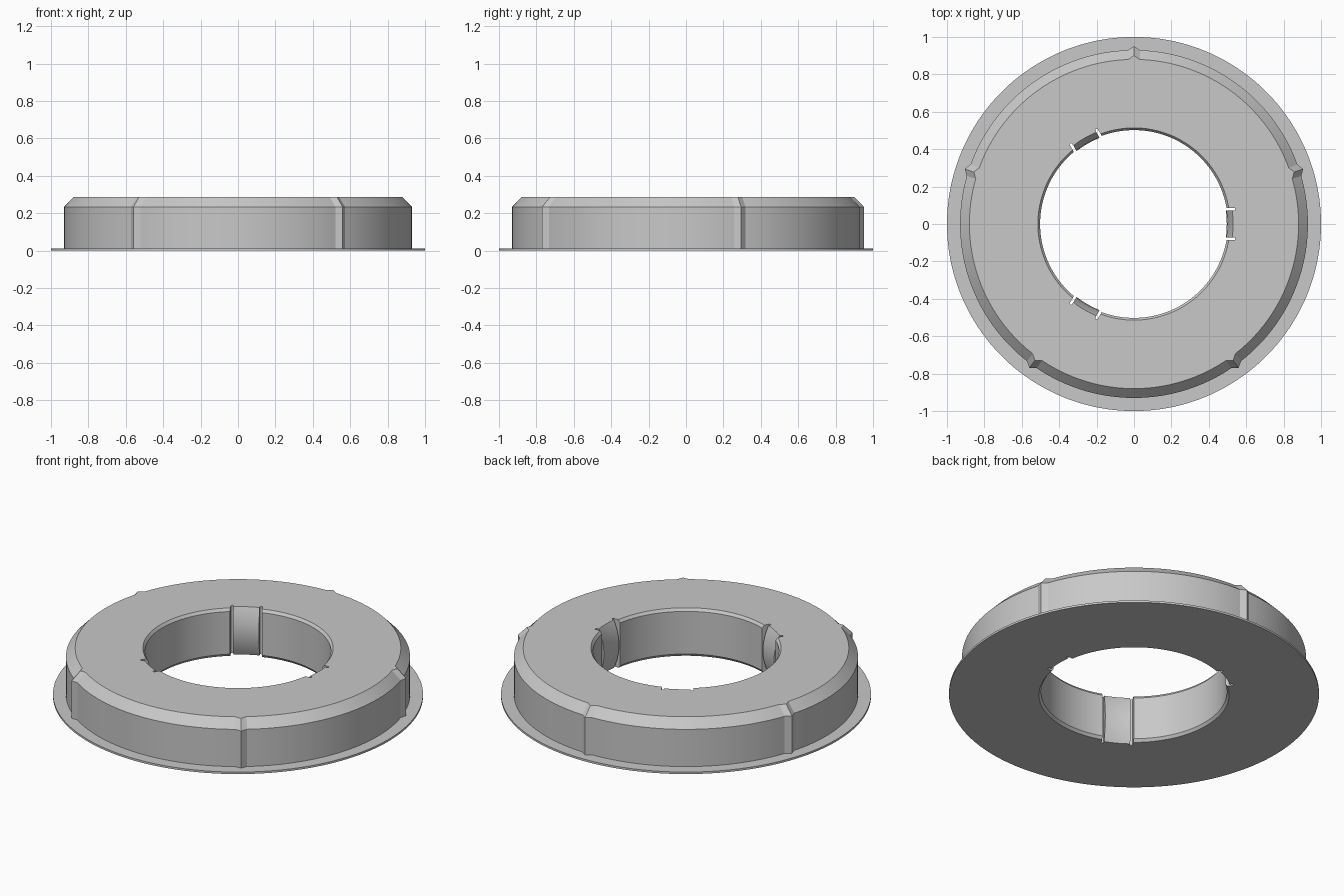
import bpy, bmesh, math

if "Cube" in bpy.data.objects:
    bpy.data.objects.remove(bpy.data.objects["Cube"])

STEP = 2                      # degrees between columns
TABS = (0, 120, 240)
RIDGES = (18, 90, 162, 234, 306)
H = 0.286

# outer profile (radius, height, ridge offset)
OUTER = [(1.0, 0.0, 0), (1.0, 0.012, 0), (0.93, 0.012, 1),
         (0.93, 0.234, 1), (0.88, H, 1)]
# shared heights for the bore, top to bottom
BORE_Z = [H, 0.27, 0.235, 0.19, 0.143, 0.096, 0.05, 0.016, 0.0]


def bore_radius(kind, z):
    if kind == "slot":
        return 0.547
    if kind == "tab":                       # clip face bulges inward
        t = (z - H / 2) / (H / 2)
        return 0.496 + 0.034 * t * t
    return 0.514 if z in (0.0, H) else 0.502  # bevelled bore edges


def polar(r, a, z):
    return (r * math.cos(a), r * math.sin(a), z)


def column(bm, deg, kind, tab=None, offset=None):
    """One vertical cross-section of the ring at the given angle."""
    a = math.radians(deg)
    ridge = 0.021 if deg % 360 in RIDGES else 0.0
    verts = [bm.verts.new(polar(r + ridge * k, a, z)) for r, z, k in OUTER]
    for z in BORE_Z:
        r = bore_radius(kind, z)
        b = a if tab is None else math.radians(tab) + math.asin(offset / r)
        verts.append(bm.verts.new(polar(r, b, z)))
    return verts


bm = bmesh.new()
columns = []
for deg in range(0, 360, STEP):
    # angle relative to the nearest clip tab
    tab = min(TABS, key=lambda t: abs((deg - t + 180) % 360 - 180))
    d = (deg - tab + 180) % 360 - 180
    s = 1 if d > 0 else -1
    if abs(d) < 8:
        columns.append(column(bm, deg, "tab"))
    elif abs(d) in (8, 10):
        # parallel slot walls: two columns at the same outer angle
        kinds = ["tab", "slot"] if abs(d) == 8 else ["slot", "wall"]
        for k in kinds[::s]:
            columns.append(column(bm, deg, k, tab, s * (0.071 if abs(d) == 8 else 0.086)))
    else:
        columns.append(column(bm, deg, "wall"))

# skin neighbouring cross-sections
for i, a in enumerate(columns):
    b = columns[(i + 1) % len(columns)]
    for j in range(len(a)):
        k = (j + 1) % len(a)
        bm.faces.new((a[j], b[j], b[k], a[k]))
bmesh.ops.remove_doubles(bm, verts=bm.verts[:], dist=1e-5)
bmesh.ops.recalc_face_normals(bm, faces=bm.faces[:])

mesh = bpy.data.meshes.new("flanged_ring")
bm.to_mesh(mesh)
bm.free()
ring = bpy.data.objects.new("flanged_ring", mesh)
bpy.context.collection.objects.link(ring)

grey = bpy.data.materials.new("light_grey")
grey.diffuse_color = (0.58, 0.58, 0.58, 1)
grey.use_nodes = True
grey.node_tree.nodes["Principled BSDF"].inputs["Base Color"].default_value = grey.diffuse_color
mesh.materials.append(grey)

bpy.context.view_layer.objects.active = ring
ring.select_set(True)
bpy.ops.object.shade_smooth_by_angle(angle=math.radians(20))
